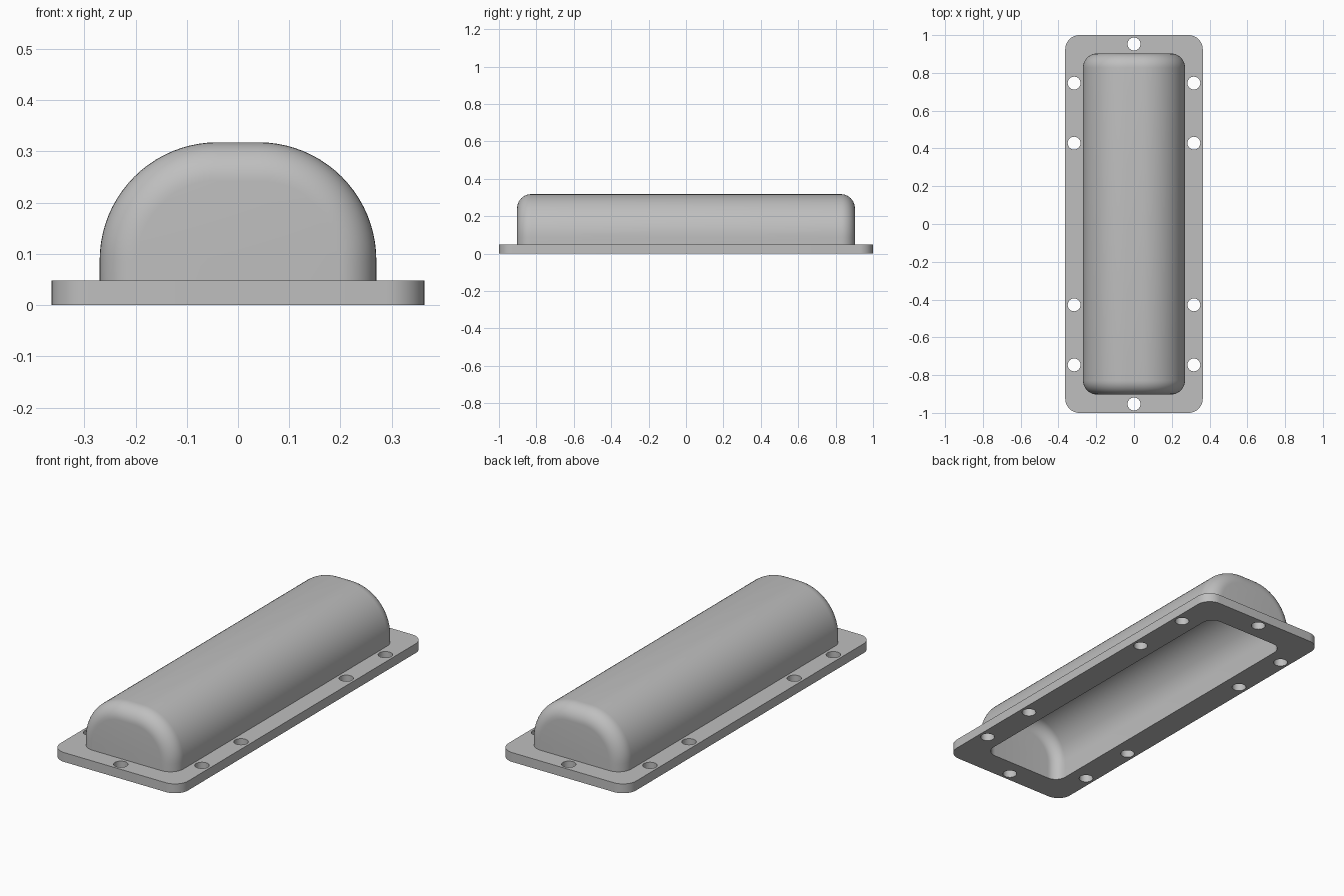
import bpy, bmesh, math

if "Cube" in bpy.data.objects:
    bpy.data.objects.remove(bpy.data.objects["Cube"])

grey = bpy.data.materials.new("light grey")
grey.diffuse_color = (0.52, 0.52, 0.52, 1)
grey.use_nodes = True
grey.node_tree.nodes["Principled BSDF"].inputs["Base Color"].default_value = grey.diffuse_color


def make(name, bm):
    bmesh.ops.recalc_face_normals(bm, faces=bm.faces)
    me = bpy.data.meshes.new(name)
    bm.to_mesh(me)
    bm.free()
    me.materials.append(grey)
    ob = bpy.data.objects.new(name, me)
    bpy.context.collection.objects.link(ob)
    return ob


def loft(name, rings):
    """Solid skinned through matching closed rings, capped at both ends."""
    bm = bmesh.new()
    loops = [[bm.verts.new(p) for p in r] for r in rings]
    n = len(loops[0])
    for a, b in zip(loops, loops[1:]):
        for i in range(n):
            j = (i + 1) % n
            bm.faces.new((a[i], a[j], b[j], b[i]))
    bm.faces.new(loops[0])
    bm.faces.new(loops[-1])
    return make(name, bm)


def arch(y, half, flat, spring, base, inset, steps=20):
    """Flat-topped arch cross-section at y, shrunk inward by inset."""
    r = half - flat - inset
    right = [(flat + r * math.cos(a), spring + r * math.sin(a))
             for a in (math.pi / 2 * i / steps for i in range(steps + 1))]
    pts = [(half - inset, base)] + right
    pts += [(-x, z) for x, z in reversed(pts)]
    return [(x, y, z) for x, z in pts]


def dome(name, half, length, flat, spring, base, fillet, steps=10):
    """Arched tunnel with closed ends and rounded end edges."""
    ends = []
    for i in range(steps + 1):
        a = math.pi / 2 * i / steps
        ends.append((length - fillet * (1 - math.sin(a)), fillet * (1 - math.cos(a))))
    ends.reverse()   # from the flat end face inwards
    stations = [(-y, d) for y, d in ends] + [(y, d) for y, d in reversed(ends)]
    return loft(name, [arch(y, half, flat, spring, base, d) for y, d in stations])


def rounded_rect(hx, hy, r, z, steps=10):
    pts = []
    for k, (sx, sy) in enumerate(((1, 1), (-1, 1), (-1, -1), (1, -1))):
        for i in range(steps + 1):
            a = math.pi / 2 * (k + i / steps)
            pts.append((sx * (hx - r) + r * math.cos(a), sy * (hy - r) + r * math.sin(a), z))
    return pts


def combine(target, tool, operation):
    mod = target.modifiers.new(operation.lower(), 'BOOLEAN')
    mod.operation = operation
    mod.solver = 'EXACT'
    mod.object = tool
    bpy.context.view_layer.objects.active = target
    bpy.ops.object.modifier_apply(modifier=mod.name)
    bpy.data.objects.remove(tool)


# Mounting flange with rounded corners
cover = loft("flanged_cover", [rounded_rect(0.364, 1.0, 0.075, z) for z in (0, 0.048)])

# Arched housing, then its hollow interior open at the bottom
combine(cover, dome("housing", 0.27, 0.903, 0.04, 0.088, 0.02, 0.075), 'UNION')
combine(cover, dome("cavity", 0.23, 0.863, 0.04, 0.088, -0.05, 0.06), 'DIFFERENCE')

# Bolt holes: four along each side, one at each end
holes = [(sx * 0.317, sy * y) for sx in (-1, 1) for sy in (-1, 1) for y in (0.428, 0.746)]
holes += [(0, -0.953), (0, 0.953)]
for x, y in holes:
    ring = [(x + 0.034 * math.cos(math.tau * i / 32), y + 0.034 * math.sin(math.tau * i / 32))
            for i in range(32)]
    combine(cover, loft("bolt_hole", [[(u, v, z) for u, v in ring] for z in (-0.05, 0.1)]),
            'DIFFERENCE')

# Smooth curves, crisp edges
bpy.ops.object.select_all(action='DESELECT')
cover.select_set(True)
bpy.context.view_layer.objects.active = cover
bpy.ops.object.shade_smooth_by_angle(angle=math.radians(30))
